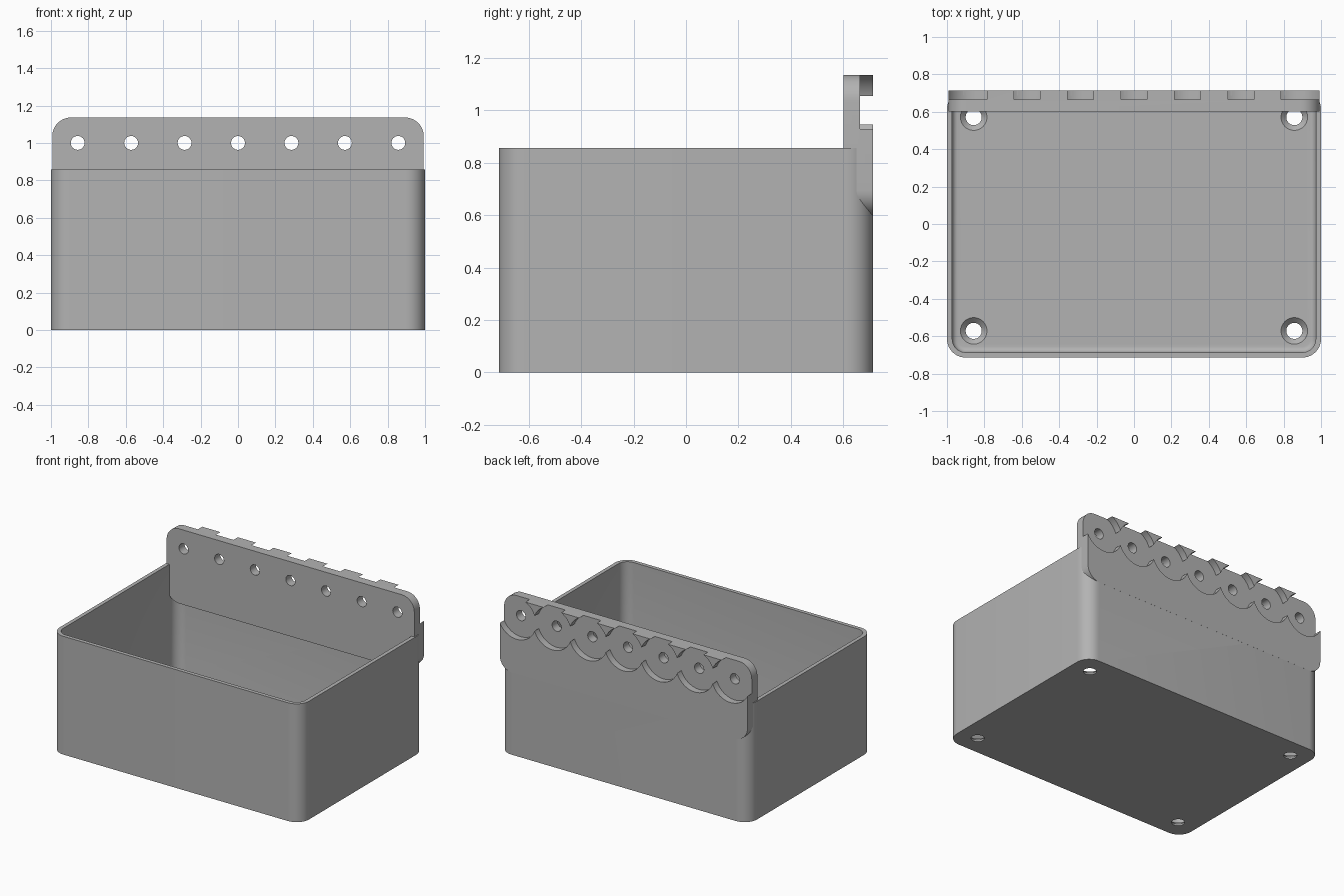
import bpy, bmesh, math
from mathutils import Matrix, Vector

cube = bpy.data.objects.get("Cube")
if cube:
    bpy.data.objects.remove(cube, do_unlink=True)

PITCH = 2 / 7
HALF_Y = 2.5 * PITCH
WALL, FLOOR, RADIUS = 0.028, 0.04, 0.1

grey = bpy.data.materials.new("plain_grey")
grey.use_nodes = True
grey.diffuse_color = (0.45, 0.45, 0.45, 1)
grey.node_tree.nodes["Principled BSDF"].inputs["Base Color"].default_value = (0.45, 0.45, 0.45, 1)


def rounded_rect(hw, hh, r, steps=10):
    """Counter-clockwise outline of a rounded rectangle."""
    pts = []
    for i, (sx, sy) in enumerate([(1, 1), (-1, 1), (-1, -1), (1, -1)]):
        for k in range(steps + 1):
            a = math.pi / 2 * (i + k / steps)
            pts.append((sx * (hw - r) + r * math.cos(a), sy * (hh - r) + r * math.sin(a)))
    return pts


def loft(name, rings):
    """Skin a stack of equal-sized rings and cap both ends."""
    bm = bmesh.new()
    loops = [[bm.verts.new(p) for p in ring] for ring in rings]
    for a, b in zip(loops, loops[1:]):
        for i in range(len(a)):
            j = (i + 1) % len(a)
            bm.faces.new((a[i], a[j], b[j], b[i]))
    bm.faces.new(list(reversed(loops[0])))
    bm.faces.new(loops[-1])
    bmesh.ops.recalc_face_normals(bm, faces=bm.faces)
    mesh = bpy.data.meshes.new(name)
    bm.to_mesh(mesh)
    bm.free()
    mesh.materials.append(grey)
    obj = bpy.data.objects.new(name, mesh)
    bpy.context.collection.objects.link(obj)
    return obj


def cutter(centre, axis, stations, sides=48):
    """Turned cutter; stations are (distance along axis, radius)."""
    turn = Vector((0, 0, 1)).rotation_difference(Vector(axis)).to_matrix().to_4x4()
    place = Matrix.Translation(centre) @ turn
    rings = [[place @ Vector((r * math.cos(t), r * math.sin(t), d))
              for t in (math.tau * i / sides for i in range(sides))]
             for d, r in stations]
    obj = loft("cutter", rings)
    obj.hide_render = True
    return obj


def carve(obj, cutters):
    """Subtract each cutter, then bake the result."""
    for c in cutters:
        m = obj.modifiers.new("cut", "BOOLEAN")
        m.operation, m.solver, m.object = "DIFFERENCE", "EXACT", c
    deps = bpy.context.evaluated_depsgraph_get()
    mesh = bpy.data.meshes.new_from_object(obj.evaluated_get(deps))
    obj.modifiers.clear()
    obj.data = mesh


# Open bin: outside wall, rim, inside wall, small fillet, floor
def level(inset, z):
    return [(x, y, z) for x, y in rounded_rect(1 - inset, HALF_Y - inset, RADIUS - inset)]


FILLET = 0.03
rings = [level(0, 0), level(0, 3 * PITCH), level(WALL, 3 * PITCH)]
for k in range(6):
    a = math.pi / 2 * k / 5
    rings.append(level(WALL + FILLET * (1 - math.cos(a)), FLOOR + FILLET * (1 - math.sin(a))))
bin_body = loft("bin_body", rings)

# Hanging plate, standing in the back wall and rising above the rim
Z_LOW, Z_HIGH = 0.595, 1.136
outline = rounded_rect(0.993, (Z_HIGH - Z_LOW) / 2, RADIUS)
plate = loft("hanging_plate", [[(x, y, z + (Z_LOW + Z_HIGH) / 2) for x, z in outline]
                               for y in (0.601, HALF_Y + 0.0004)])

# Round pockets and bolt holes along the plate
columns = [PITCH * i for i in range(-3, 4)]
pockets = [cutter((x, 0.665, 1), (0, 1, 0), [(0, 0.153), (0.2, 0.153)], 64) for x in columns]
bolts = [cutter((x, 0.5, 1), (0, 1, 0), [(0, 0.037), (0.4, 0.037)], 32) for x in columns]
carve(plate, pockets + bolts)

# Countersunk screw holes in the floor corners
screws = [cutter((sx * 3 * PITCH, sy * 2 * PITCH, 0), (0, 0, 1),
                 [(-0.05, 0.043), (0.012, 0.043), (FLOOR, 0.071), (FLOOR + 0.05, 0.071)])
          for sx in (-1, 1) for sy in (-1, 1)]
carve(bin_body, pockets + screws)

for c in pockets + bolts + screws:
    bpy.data.objects.remove(c, do_unlink=True)

# Smooth the curved surfaces, keep the edges crisp
bpy.ops.object.select_all(action="DESELECT")
for obj in (bin_body, plate):
    obj.select_set(True)
bpy.context.view_layer.objects.active = bin_body
bpy.ops.object.shade_smooth_by_angle(angle=math.radians(30))
